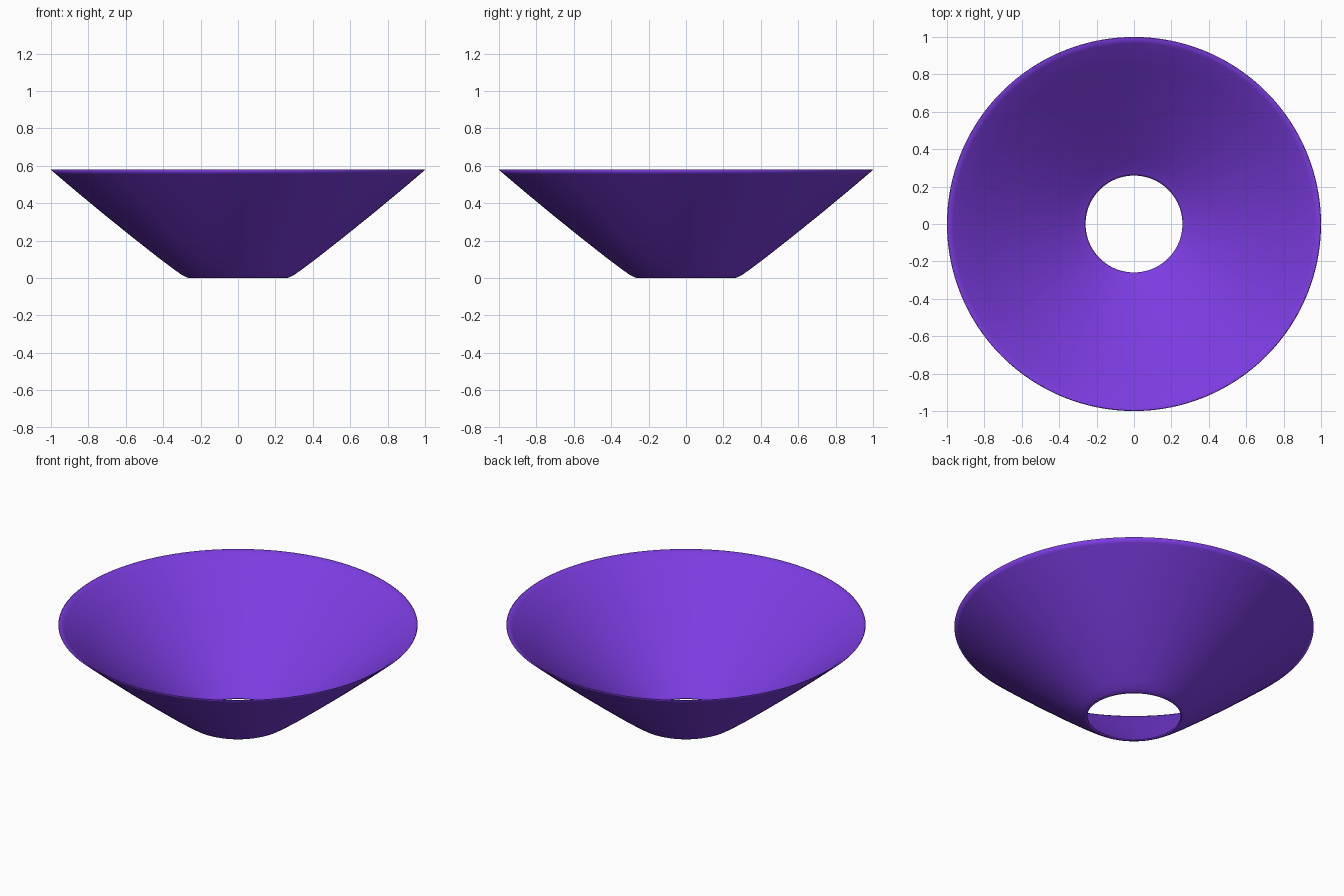
import bpy, bmesh, math

if "Cube" in bpy.data.objects:
    bpy.data.objects.remove(bpy.data.objects["Cube"])

SEGMENTS = 128
# Outer profile (radius, height) going up, then the inner wall going back down
outer = [(0.262, 0.0), (0.275, 0.003), (0.295, 0.013), (0.33, 0.037), (0.42, 0.104),
         (0.56, 0.214), (0.72, 0.343), (0.86, 0.459), (0.975, 0.556), (1.0, 0.578)]
inner = [(0.995, 0.58), (0.966, 0.562), (0.85, 0.466), (0.71, 0.351), (0.55, 0.222),
         (0.41, 0.112), (0.32, 0.045), (0.286, 0.021), (0.27, 0.012), (0.259, 0.006)]
profile = outer + inner

# Conical open bowl: thin closed profile turned around z
bm = bmesh.new()
rings = []
for i in range(SEGMENTS):
    a = 2 * math.pi * i / SEGMENTS
    rings.append([bm.verts.new((r * math.cos(a), r * math.sin(a), z)) for r, z in profile])
n = len(profile)
for i in range(SEGMENTS):
    p, q = rings[i], rings[(i + 1) % SEGMENTS]
    for j in range(n):
        k = (j + 1) % n
        bm.faces.new((p[j], q[j], q[k], p[k])).smooth = True
bmesh.ops.recalc_face_normals(bm, faces=bm.faces)

mesh = bpy.data.meshes.new("cone_shade")
bm.to_mesh(mesh)
bm.free()
shade = bpy.data.objects.new("cone_shade", mesh)
bpy.context.collection.objects.link(shade)

# Purple finish
mat = bpy.data.materials.new("purple")
mat.diffuse_color = (0.2, 0.045, 0.75, 1)
mat.use_nodes = True
mat.node_tree.nodes["Principled BSDF"].inputs["Base Color"].default_value = mat.diffuse_color
mesh.materials.append(mat)
